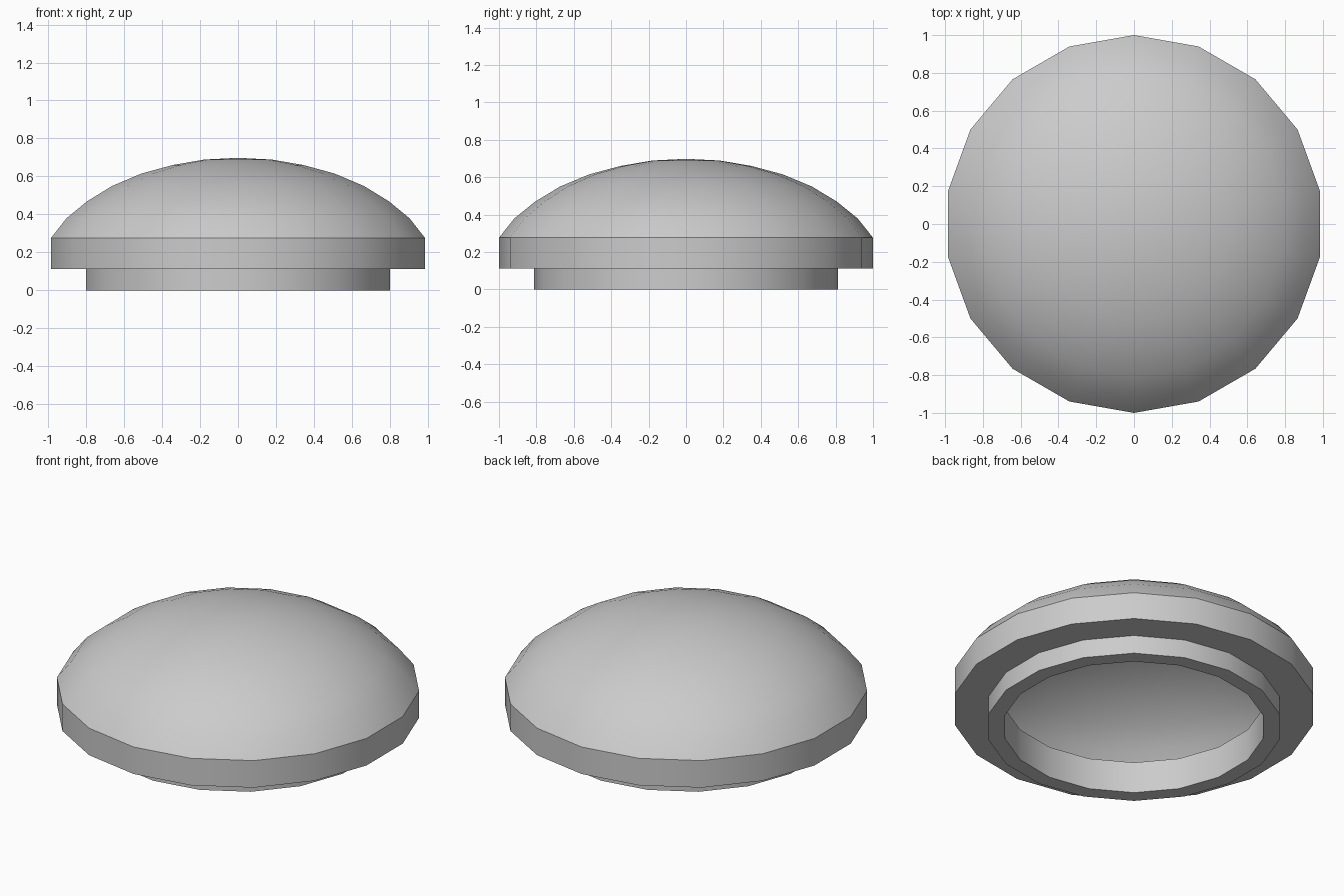
import bpy, bmesh, math

if "Cube" in bpy.data.objects:
    bpy.data.objects.remove(bpy.data.objects["Cube"])

SIDES = 18
# Profile (radius, height): inner ledge, inner wall, neck, flange, band, dome
PROFILE = [(0.995, 0.191), (0.722, 0.191), (0.722, 0.0),
           (0.813, 0.0), (0.813, 0.112), (1.0, 0.112), (1.0, 0.276),
           (0.917, 0.38), (0.807, 0.469), (0.673, 0.55), (0.517, 0.615),
           (0.35, 0.66), (0.18, 0.689)]
CROWN = 0.698


def revolve(name, profile, crown):
    bm = bmesh.new()
    rings = []
    for r, z in profile:
        ring = []
        for i in range(SIDES):
            a = math.tau * i / SIDES + math.pi / 2
            ring.append(bm.verts.new((r * math.cos(a), r * math.sin(a), z)))
        rings.append(ring)
    for lo, hi in zip(rings, rings[1:]):
        for i in range(SIDES):
            j = (i + 1) % SIDES
            bm.faces.new((lo[i], lo[j], hi[j], hi[i]))
    top = bm.verts.new((0, 0, crown))
    for i in range(SIDES):
        bm.faces.new((rings[-1][i], rings[-1][(i + 1) % SIDES], top))
    mesh = bpy.data.meshes.new(name)
    bm.to_mesh(mesh)
    bm.free()
    obj = bpy.data.objects.new(name, mesh)
    bpy.context.collection.objects.link(obj)
    return obj


# Domed cap: thin dome over a thick-walled neck open at the bottom
cap = revolve("domed_cap", PROFILE, CROWN)
bpy.context.view_layer.objects.active = cap
cap.select_set(True)

# Smooth dome and walls, crisp rims
bpy.ops.object.shade_smooth_by_angle(angle=math.radians(30))
